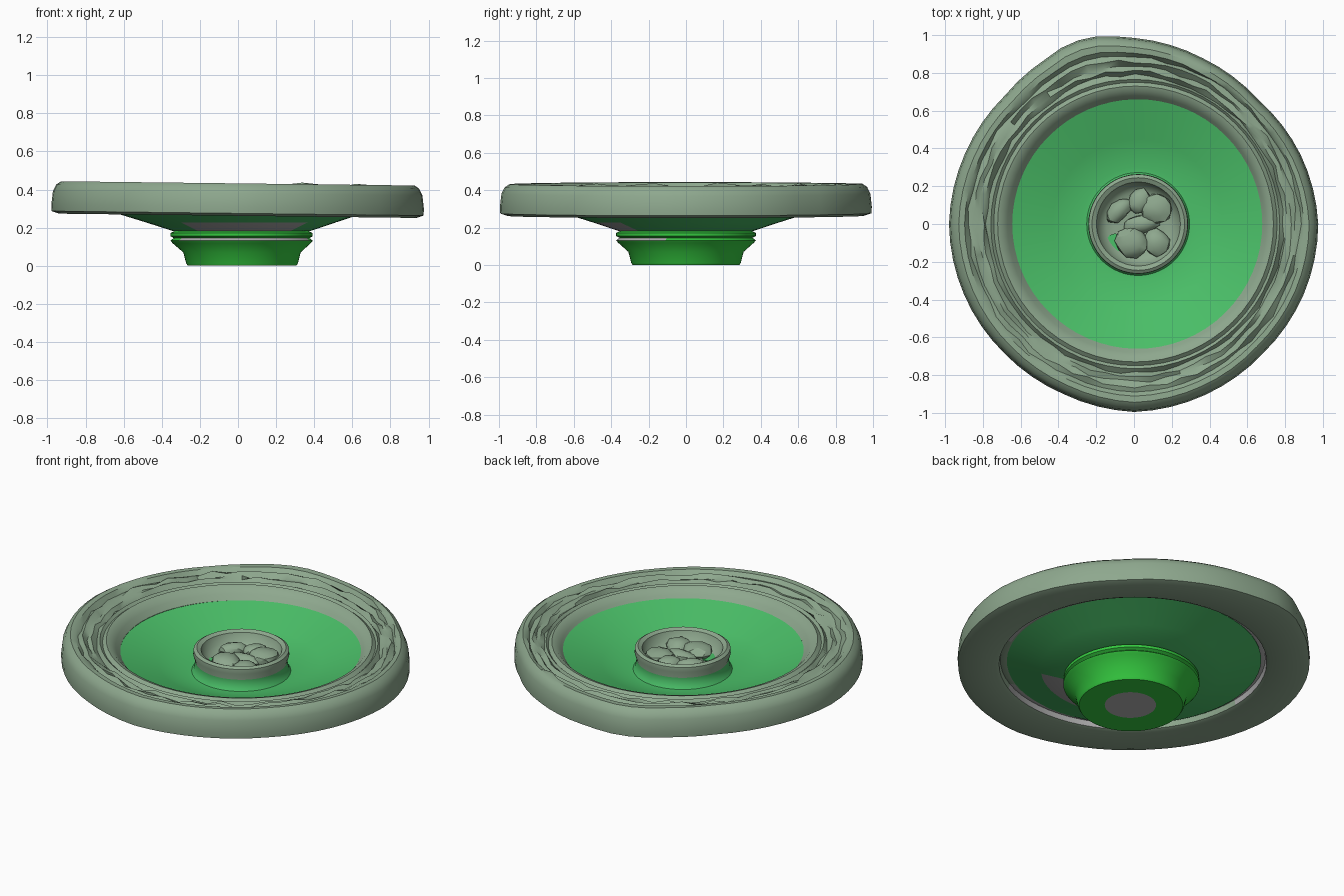
import bpy, bmesh, math, random
from mathutils import Vector

random.seed(4)
SEG = 64

cube = bpy.data.objects.get("Cube")
if cube:
    bpy.data.objects.remove(cube, do_unlink=True)


def material(name, color):
    m = bpy.data.materials.new(name)
    m.use_nodes = True
    m.diffuse_color = (*color, 1)
    m.node_tree.nodes["Principled BSDF"].inputs["Base Color"].default_value = (*color, 1)
    return m


SAGE, GREEN, BRIGHT, GREY = range(4)
MATS = [material("sage", (0.27, 0.39, 0.27)),
        material("leaf_green", (0.07, 0.53, 0.14)),
        material("bright_green", (0.035, 0.58, 0.05)),
        material("grey", (0.45, 0.45, 0.45))]


def finish(name, bm, angle=35):
    bmesh.ops.recalc_face_normals(bm, faces=bm.faces)
    mesh = bpy.data.meshes.new(name)
    bm.to_mesh(mesh)
    bm.free()
    for m in MATS:
        mesh.materials.append(m)
    ob = bpy.data.objects.new(name, mesh)
    bpy.context.collection.objects.link(ob)
    bpy.ops.object.select_all(action='DESELECT')
    ob.select_set(True)
    bpy.context.view_layer.objects.active = ob
    bpy.ops.object.shade_smooth_by_angle(angle=math.radians(angle))
    return ob


def lathe(name, profile, closed=False, warp=None, paint=None):
    """Spin (radius, height, material) points; each material colours the band after its point."""
    bm = bmesh.new()
    rings = []
    for r, z, _ in profile:
        ring = []
        for i in range(SEG):
            a = math.tau * i / SEG
            rr, zz = warp(r, z, a) if warp else (r, z)
            # The centre drifts slightly towards the hub axis
            ring.append(bm.verts.new((rr * math.cos(a) + 0.03 * max(0, 1 - r),
                                      rr * math.sin(a), zz)))
        rings.append(ring)
    n = len(profile)
    for k in range(n if closed else n - 1):
        for i in range(SEG):
            j = (i + 1) % SEG
            nxt = rings[(k + 1) % n]
            f = bm.faces.new((rings[k][i], rings[k][j], nxt[j], nxt[i]))
            f.material_index = profile[k][2]
            if paint:
                paint(f)
    if not closed:
        for k in (0, n - 1):
            f = bm.faces.new(rings[k])
            f.material_index = profile[k][2]
    return finish(name, bm)


# Uneven outer outline of the rim, one radius per 22.5 degrees
OUTLINE = [.975, .955, .93, .95, .985, 1.0, .965, .97,
           .98, .975, .97, .975, .995, .98, .967, .972]


def rim_warp(r, z, a):
    t = a / math.tau * 16
    k = int(t) % 16
    f = t - int(t)
    edge = OUTLINE[k] * (1 - f) + OUTLINE[(k + 1) % 16] * f
    edge += max(0, 0.026 - abs(math.degrees(a) - 104) * 0.002)
    w = min(1, max(0, (r - 0.75) / 0.18))
    r *= 1 + w * (edge / 0.98 - 1)
    # Crumpled ridges in the channel on top
    if z > 0.37 and 0.77 < r < 0.88:
        r += random.uniform(-0.009, 0.009)
        z += random.uniform(-0.012, 0.012)
    return r, z - 0.012 * r * math.cos(a)


def rim_paint(f):
    c = f.calc_center_median()
    if f.material_index == GREY and math.sin(3 * math.atan2(c.y, c.x) + 0.6) < -0.5:
        f.material_index = SAGE


# Rolled outer rim with channels above and a groove below
lathe("outer_rim", [
    (.755, .262, SAGE), (.94, .262, SAGE), (.978, .275, SAGE), (.98, .31, SAGE),
    (.972, .38, SAGE), (.955, .415, SAGE), (.93, .432, SAGE), (.90, .430, SAGE),
    (.88, .408, SAGE), (.855, .420, SAGE), (.83, .400, SAGE), (.805, .408, SAGE),
    (.785, .385, SAGE), (.765, .405, SAGE), (.75, .392, SAGE), (.73, .408, SAGE),
    (.705, .400, SAGE), (.68, .375, SAGE), (.655, .345, SAGE), (.66, .305, SAGE),
    (.70, .292, GREY), (.728, .300, GREY), (.735, .270, SAGE)],
    closed=True, warp=rim_warp, paint=rim_paint)


# Shallow conical dish with a worn grey patch under its front
def dish_paint(f):
    c = f.calc_center_median()
    angle = math.degrees(math.atan2(c.y, c.x))
    if c.z < 0.235 and 0.37 < math.hypot(c.x, c.y) < 0.52 and f.normal.length >= 0:
        if -128 < angle < -42 and f.material_index == BRIGHT:
            f.material_index = GREY
    if f.material_index == BRIGHT:
        f.material_index = GREEN


# The underside bands are tagged bright first, then painted by the rule above
lathe("dish", [
    (.20, .175, BRIGHT), (.36, .182, BRIGHT), (.50, .228, BRIGHT), (.705, .293, GREEN),
    (.69, .36, GREEN), (.655, .350, GREEN), (.45, .275, GREEN), (.30, .232, GREEN),
    (.255, .235, GREEN)], paint=dish_paint)


# Stepped foot with two beads
def foot_paint(f):
    c = f.calc_center_median()
    if f.material_index == GREY and c.z > 0.1 and not (c.y < -0.1 and c.x > -0.3):
        f.material_index = BRIGHT


lathe("foot", [
    (.14, 0, GREY), (.141, 0, BRIGHT), (.285, 0, BRIGHT), (.293, .012, BRIGHT),
    (.308, .07, BRIGHT), (.362, .118, BRIGHT), (.374, .132, GREY), (.356, .145, BRIGHT),
    (.373, .155, BRIGHT), (.373, .172, BRIGHT), (.345, .185, BRIGHT)], paint=foot_paint)

# Centre cup: green flared base below, sage wall and lip above
lathe("centre_cup", [
    (.29, .215, GREEN), (.262, .245, GREEN), (.252, .295, SAGE), (.264, .335, SAGE),
    (.262, .362, SAGE), (.245, .373, SAGE), (.222, .362, SAGE), (.205, .315, SAGE),
    (.17, .29, SAGE), (.13, .285, SAGE)])


# Faceted lumps lying in the cup
def lump(name, x, y, z, size, turn):
    bm = bmesh.new()
    bmesh.ops.create_icosphere(bm, subdivisions=2, radius=1)
    c, s = math.cos(turn), math.sin(turn)
    for v in bm.verts:
        p = v.co * random.uniform(0.9, 1.08)
        p = Vector((p.x * size[0], p.y * size[1], p.z * size[2]))
        v.co = (x + c * p.x - s * p.y, y + s * p.x + c * p.y, z + p.z)
    finish(name, bm, 30)


LUMPS = [(.12, .08, .315, (.085, .085, .04), 0.3),
         (.03, .12, .31, (.07, .06, .04), 1.0),
         (-.08, .07, .31, (.085, .05, .04), 0.8),
         (-.01, -.10, .315, (.09, .08, .042), -0.4),
         (.12, -.10, .31, (.07, .075, .04), 0.6),
         (.04, .0, .305, (.10, .05, .035), 0.1)]
for i, args in enumerate(LUMPS):
    lump(f"cup_lump_{i + 1}", *args)

# Small green patch on the cup floor
bm = bmesh.new()
bmesh.ops.create_cone(bm, cap_ends=True, segments=10, radius1=.05, radius2=.05, depth=.008)
for f in bm.faces:
    f.material_index = GREEN
bmesh.ops.translate(bm, verts=bm.verts, vec=(-.10, -.10, .293))
finish("cup_floor_patch", bm)
